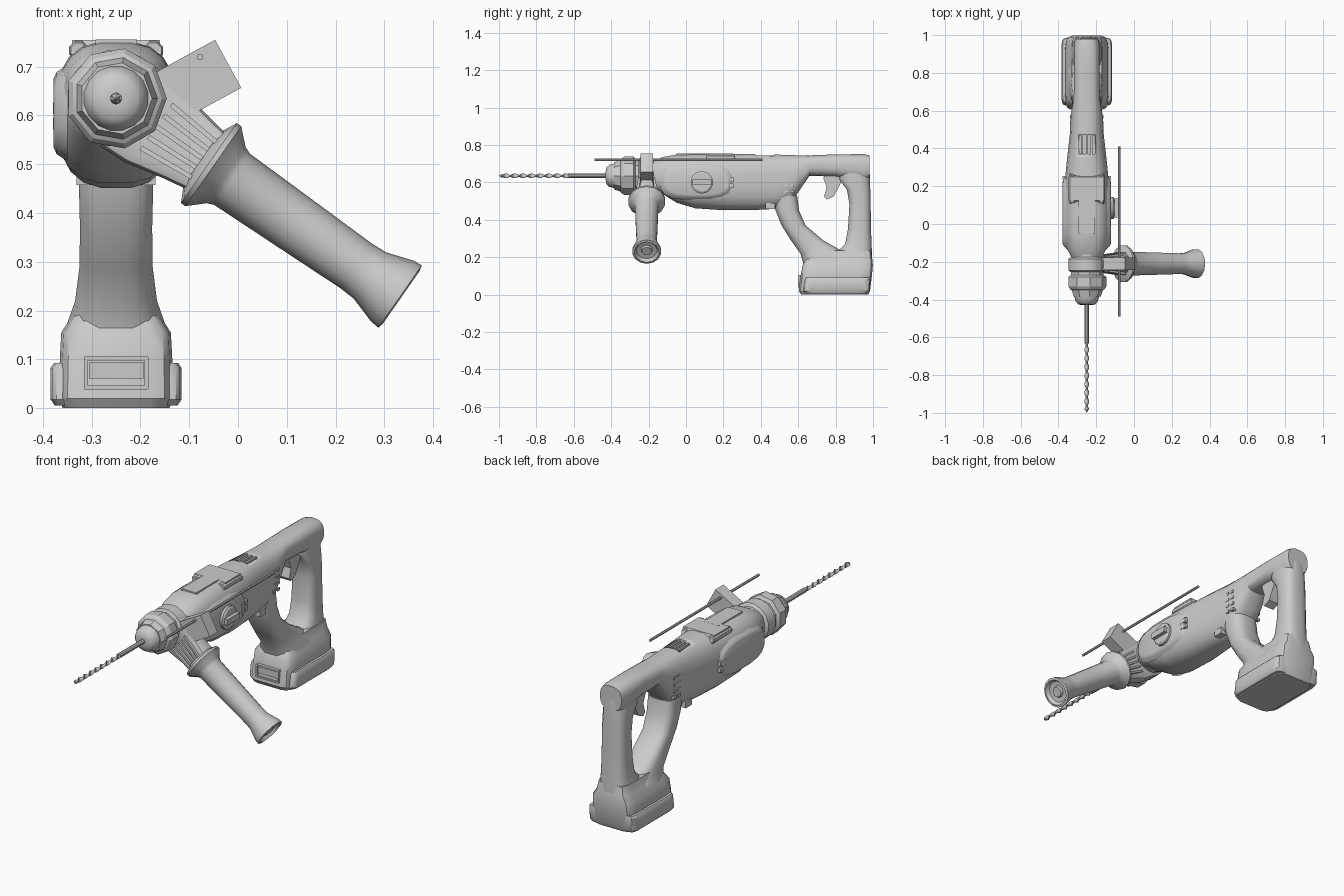
import bpy, math
from math import pi, cos, sin
from mathutils import Vector, Matrix

if "Cube" in bpy.data.objects:
    bpy.data.objects.remove(bpy.data.objects["Cube"])

CX, CZ = -0.25, 0.635          # drill axis
V = Vector


def finish(name, verts, faces, angle=35):
    me = bpy.data.meshes.new(name)
    me.from_pydata([tuple(v) for v in verts], [], faces)
    ob = bpy.data.objects.new(name, me)
    bpy.context.collection.objects.link(ob)
    bpy.ops.object.select_all(action='DESELECT')
    bpy.context.view_layer.objects.active = ob
    ob.select_set(True)
    bpy.ops.object.mode_set(mode='EDIT')
    bpy.ops.mesh.select_all(action='SELECT')
    bpy.ops.mesh.normals_make_consistent(inside=False)
    bpy.ops.object.mode_set(mode='OBJECT')
    bpy.ops.object.shade_smooth_by_angle(angle=math.radians(angle))
    return ob


def loft(name, rings, angle=35):
    n = len(rings[0])
    verts = [p for r in rings for p in r]
    faces = [(i*n + j, i*n + (j+1) % n, (i+1)*n + (j+1) % n, (i+1)*n + j)
             for i in range(len(rings)-1) for j in range(n)]
    faces += [tuple(range(n))[::-1], tuple(range(len(verts)-n, len(verts)))]
    return finish(name, verts, faces, angle)


def ring(c, u, v, a, b, e=2.0, n=16, rot=0.0):
    """Superellipse around c in the plane of u and v."""
    pts = []
    for i in range(n):
        t = 2*pi*(i + .5)/n
        x = a*math.copysign(abs(cos(t))**(2/e), cos(t))
        y = b*math.copysign(abs(sin(t))**(2/e), sin(t))
        x, y = x*cos(rot) - y*sin(rot), x*sin(rot) + y*cos(rot)
        pts.append(V(c) + V(u)*x + V(v)*y)
    return pts


def lathe(name, profile, origin, d, n=12, angle=35):
    d = V(d).normalized()
    q = d.to_track_quat('Z', 'Y')
    u, v = q @ V((1, 0, 0)), q @ V((0, 1, 0))
    return loft(name, [ring(V(origin) + d*t, u, v, r, r, n=n) for t, r in profile], angle)


def upright(name, secs, e):
    """Loft through level sections: z, y front, y back, half width."""
    return loft(name, [ring((CX, (a+b)/2, z), (1, 0, 0), (0, 1, 0), w, (b-a)/2, e)
                       for z, a, b, w in secs])


def prism(name, pts, w, x=CX):
    """Side-view outline (y, z) extruded across x."""
    return loft(name, [[V((x+s*w, y, z)) for y, z in pts] for s in (-1, 1)], 30)


def box(name, c, size, roty=0.0):
    m = Matrix.Rotation(roty, 3, 'Y')
    s = V(size)/2
    return loft(name, [[V(c) + m @ V((sx*s.x, sy*s.y, sz*s.z))
                        for sx, sy in ((-1, -1), (1, -1), (1, 1), (-1, 1))] for sz in (-1, 1)])


# Motor housing running back into the top of the rear handle
body_secs = [(-.18, .56, .71, .08), (-.13, .54, .735, .105), (-.05, .49, .75, .12),
             (.05, .46, .753, .125), (.2, .45, .753, .12), (.35, .45, .753, .105),
             (.48, .457, .75, .09), (.56, .49, .747, .087), (.61, .56, .745, .08),
             (.66, .635, .745, .07), (.8, .63, .75, .068), (.95, .6, .752, .068),
             (.98, .62, .745, .062)]
body = loft("motor_housing", [ring((CX, y, (a+b)/2), (1, 0, 0), (0, 0, 1), w, (b-a)/2, 2.7, 20)
                              for y, a, b, w in body_secs])
cutter = box("slot_cutter", (CX, .42, .77), (.085, .1, .1))
cutter.hide_render = True
cutter.hide_viewport = True
mod = body.modifiers.new("top_slot", 'BOOLEAN')
mod.operation, mod.object = 'DIFFERENCE', cutter
for i in range(3):
    box(f"top_slot_slat_{i}", (CX - .025 + .025*i, .42, .732), (.01, .1, .025))

# Rear grip, front strut and battery foot
upright("rear_grip", [(.72, .83, .978, .062), (.62, .815, .985, .066), (.56, .86, .986, .066),
                      (.48, .873, .988, .066), (.35, .865, .99, .068), (.27, .85, .993, .073),
                      (.2, .78, .997, .085), (.15, .7, .997, .1)], 3)
upright("front_strut", [(.53, .46, .595, .076), (.45, .478, .605, .077), (.37, .51, .64, .075),
                        (.29, .56, .735, .076), (.22, .61, .86, .085), (.15, .63, .93, .11)], 3)
upright("battery_foot", [(.235, .7, .99, .08), (.19, .64, .997, .09), (.155, .622, 1, .113), (.1, .612, .995, .116),
                         (.02, .602, .985, .118), (0, .615, .975, .11)], 7)
upright("battery_rails", [(.092, .64, .985, .128), (.082, .635, .987, .135),
                          (.018, .625, .982, .135), (.005, .635, .975, .126)], 12)

# Battery latch: frame and button
for s in (-1, 1):
    box("latch_frame_side", (CX + s*.062, .608, .072), (.008, .02, .066))
    box("latch_frame_rail", (CX, .608, .072 + s*.03), (.13, .02, .008))
box("latch_button", (CX, .61, .078), (.112, .018, .034))

# Trigger
prism("trigger", [(.745, .66), (.735, .62), (.752, .575), (.738, .525), (.752, .508),
                  (.79, .525), (.83, .6), (.83, .66)], .03)

# T-shaped plate on top, with bolt lugs
box("top_plate_stem", (CX, .05, .742), (.085, .2, .027))
prism("top_plate_bar", [(.1, .715), (.125, .755), (.25, .755), (.27, .715)], .09)
for s in (-1, 1):
    lathe("top_lug", [(0, .017), (.01, .021), (.14, .021), (.15, .017)],
          (CX + s*.077, .11, .733), (0, 1, 0), 8)
    box("bottom_lug", (CX + s*.064, .45, .474), (.034, .05, .034))
    # Side cover with its two windows and the gear cover ahead of it
    loft("side_cover", [ring((CX + s*x, .06, .605), (0, 1, 0), (0, 0, 1), a, b, 3)
                        for x, a, b in ((.1, .2, .1), (.122, .18, .085), (.128, .165, .072))])
    for dy in (0, .03):
        for z in (.583, .615):
            box("side_window", (CX + s*.112, .215 + dy, z), (.034, .02, .024))

# Cooling slits through the back of the housing
for i in range(4):
    for y in (.535, .568):
        box("cooling_slit", (CX, y, .55 + .034*i), (.178, .02, .014))

# Mode knob on the right side
lathe("mode_knob", [(0, .06), (.025, .06), (.032, .05)], (-.135, .085, .6), (1, 0, 0), 14)
box("mode_knob_bar", (-.098, .085, .6), (.028, .1, .03))

# Chuck
lathe("chuck_nose", [(0, .02), (.004, .045), (.02, .06), (.05, .068), (.1, .075), (.15, .08)],
      (CX, -.43, CZ), (0, 1, 0), 16, 40)
lathe("chuck_sleeve", [(0, .074), (.035, .085), (.04, .094), (.055, .104), (.105, .104), (.115, .088),
                       (.16, .088)], (CX, -.385, CZ), (0, 1, 0), 9, 25)
lathe("neck_collar", [(0, .085), (.01, .1), (.07, .1), (.08, .085), (.12, .085)],
      (CX, -.255, CZ), (0, 1, 0), 16)

# Drill bit: plain shank and twisted flutes
lathe("bit_shank", [(0, .012), (.22, .012)], (CX, -.63, CZ), (0, 1, 0), 10)
N = 48
loft("bit_flutes", [ring((CX, -.985 + .365*i/N, CZ), (1, 0, 0), (0, 0, 1), .013, .0055, 2, 8, i*8*pi/N)
                    for i in range(N + 1)], 50)
lathe("bit_tip", [(0, .001), (.018, .011)], (CX, -1, CZ), (0, 1, 0), 6)

# Side handle, square to the drill axis and pointing down to the right
D = V((.82, 0, -.572)).normalized()
U = V((-D.z, 0, D.x))
H = V((CX, -.21, CZ))
loft("handle_neck", [ring(H + D*t, U, (0, 1, 0), a, b, 5)
                     for t, a, b in ((.03, .1, .036), (.09, .098, .036), (.17, .08, .04), (.25, .066, .056))])
for i in range(-2, 3):
    # Ribs on both faces of the neck
    loft("neck_rib", [[H + D*t + U*(i*w + su*.005) + V((0, sv*h, 0))
                       for su, sv in ((-1, -1), (1, -1), (1, 1), (-1, 1))]
                      for t, w, h in ((.1, .027, .044), (.24, .021, .062))])
lathe("side_handle", [(.215, .066), (.232, .1), (.243, .1), (.275, .07), (.29, .064), (.45, .06),
                      (.6, .056), (.635, .058), (.69, .076), (.71, .078), (.713, .066),
                      (.695, .055), (.692, .03), (.705, .026)], H, D, 14, 32)

# Depth stop clamp and rod
box("depth_stop_clamp", (-.108, -.21, .658), (.2, .066, .112), -math.radians(28.6))
lathe("depth_rod", [(0, .007), (.9, .007)], (-.078, -.49, .72), (0, 1, 0), 8)
